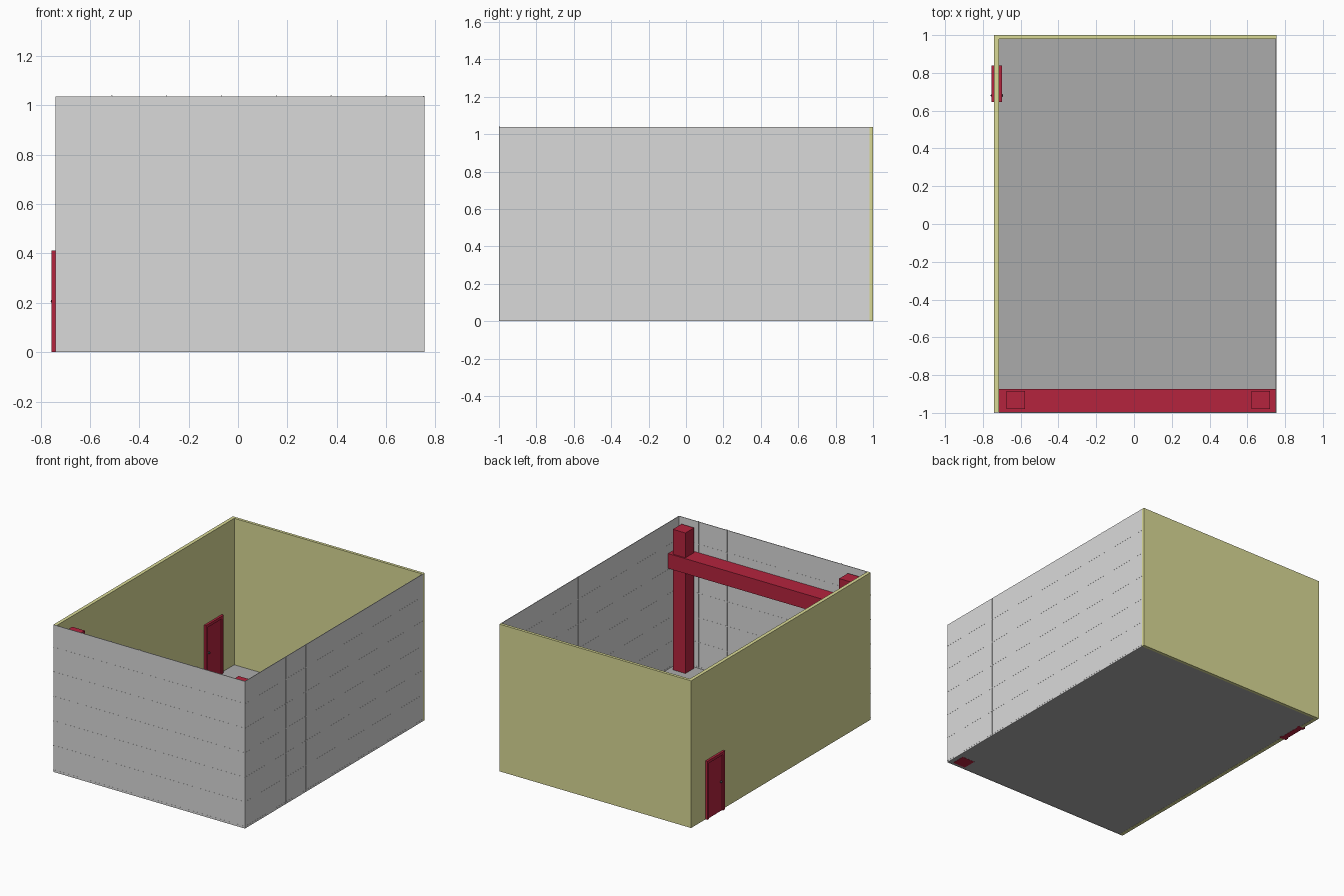
import bpy
import bmesh
from mathutils import Matrix, Vector

if "Cube" in bpy.data.objects:
    bpy.data.objects.remove(bpy.data.objects["Cube"])


def mat(name, col):
    m = bpy.data.materials.new(name)
    m.diffuse_color = (*col, 1)
    m.use_nodes = True
    m.node_tree.nodes["Principled BSDF"].inputs["Base Color"].default_value = m.diffuse_color
    return m


GREY = mat("pale grey panel", (0.70, 0.70, 0.70))
FLOOR = mat("floor grey", (0.41, 0.41, 0.41))
OLIVE = mat("olive wall", (0.70, 0.70, 0.305))
RED = mat("crimson", (0.46, 0.017, 0.048))
DARK = mat("dark metal", (0.05, 0.05, 0.05))


def boxes(name, material, spans):
    """One object made of boxes, each given as (x0, x1, y0, y1, z0, z1)."""
    bm = bmesh.new()
    for x0, x1, y0, y1, z0, z1 in spans:
        centre = Vector((x0 + x1, y0 + y1, z0 + z1)) / 2
        size = Matrix.Diagonal((x1 - x0, y1 - y0, z1 - z0, 1))
        bmesh.ops.create_cube(bm, size=1, matrix=Matrix.Translation(centre) @ size)
    me = bpy.data.meshes.new(name)
    bm.to_mesh(me)
    bm.free()
    me.materials.append(material)
    ob = bpy.data.objects.new(name, me)
    bpy.context.collection.objects.link(ob)
    return ob


L, R, H = -0.74, 0.755, 1.037      # room sides and wall height
T = 0.004                          # thickness of panelled walls

# Floor
boxes("floor", FLOOR, [(L + 0.001, R - 0.001, -0.999, 0.999, 0.001, 0.005)])

# Solid olive walls; the left one is split around the doorway
D0, D1, DH = 0.645, 0.84, 0.413
boxes("left_wall", OLIVE, [(L, -0.715, -1 + T, D0, 0, H),
                           (L, -0.715, D0, D1, DH, H),
                           (L, -0.715, D1, 1, 0, H)])
boxes("back_wall", OLIVE, [(-0.715, R, 0.98, 1, 0, H)])

# Thin panelled walls
boxes("front_wall", GREY, [(L, R, -1, -1 + T, 0, H)])
boxes("right_wall", GREY, [(R - T, R, -1 + T, 0.98, 0, H)])

# Narrow seams between the wall panels
e, w = 0.0006, 0.0025
rows = [0.013 + 0.173 * i for i in range(6)]
front = [(L, R, -1 - e, -1 + T + e, z - w, z + w) for z in rows]
front += [(x - w, x + w, -1 - e, -1 + T + e, 0, H + 0.003)
          for x in [-0.512 + 0.2225 * i for i in range(6)]]
side = [(R - T - e, R + e, -1, 0.98, z - w, z + w) for z in rows]
side += [(R - T - e, R + e, y - w, y + w, 0, H + 0.001)
         for y in [-0.768 + 0.2233 * i for i in range(8)]]
boxes("front_wall_seams", GREY, front)
boxes("right_wall_seams", GREY, side)

# Posts and the beam resting between them
for name, x, z0 in (("left_post", -0.625, 0.003), ("right_post", 0.672, 0)):
    boxes(name, RED, [(x - 0.049, x + 0.049, -0.98, -0.883, z0, 0.995)])
boxes("cross_beam", RED, [(-0.715, R - T - e, -1 + T + e, -0.873, 0.715, 0.82)])

# Door frame and recessed leaf
X0, X1, F = -0.755, -0.70, 0.02
boxes("door_frame", RED, [(X0, X1, D0, D0 + F, 0, DH),
                          (X0, X1, D1 - F, D1, 0, DH),
                          (X0, X1, D0 + F, D1 - F, DH - F, DH)])
boxes("door_leaf", RED, [(-0.747, -0.708, D0 + F, D1 - F, 0, DH - F)])

# Round knobs on both sides of the door
for name, x in (("outer_knob", -0.751), ("inner_knob", -0.701)):
    bpy.ops.mesh.primitive_uv_sphere_add(segments=16, ring_count=8, radius=0.008,
                                         location=(x, 0.68, 0.207))
    knob = bpy.context.object
    knob.name = name
    knob.data.materials.append(DARK)
    bpy.ops.object.shade_smooth()
